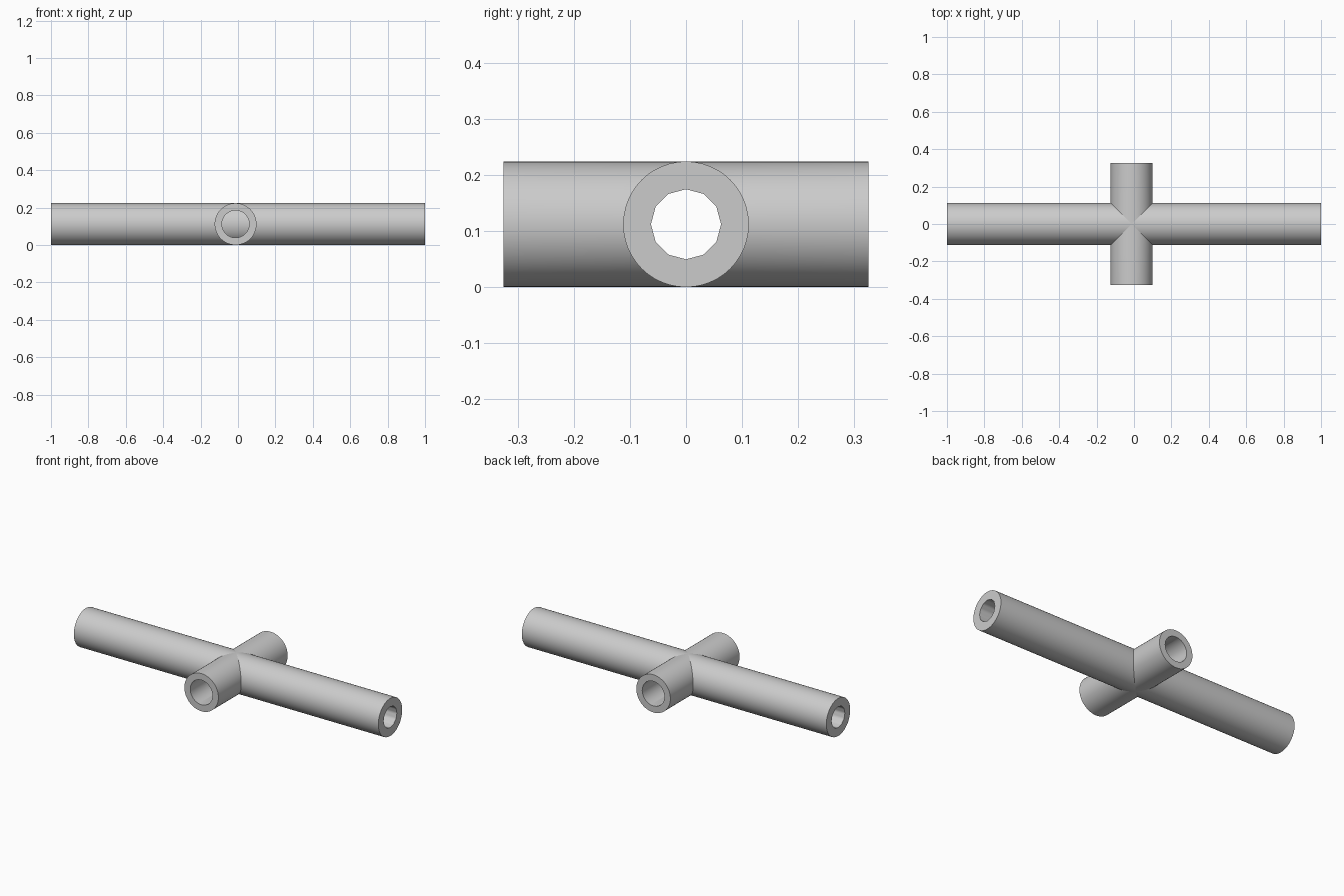
import bpy, bmesh
from math import sin, cos, pi, sqrt, radians
from mathutils import Matrix

cube = bpy.data.objects.get("Cube")
if cube:
    bpy.data.objects.remove(cube, do_unlink=True)

RADIUS = 0.112
MAIN_BORE = 0.0625
BRANCH_BORE = 0.073
BRANCH_X = -0.013
BRANCH_END = 0.325
SEGMENTS = 48

grey = bpy.data.materials.new("pipe grey")
grey.use_nodes = True
grey.diffuse_color = (0.6, 0.6, 0.6, 1)
grey.node_tree.nodes["Principled BSDF"].inputs["Base Color"].default_value = grey.diffuse_color


def facet_radius(radius, angle, sides):
    """Radius of a regular polygon at the given angle."""
    step = 2 * pi / sides
    return radius * cos(step / 2) / cos((angle + 1e-9) % step - step / 2)


def tube(name, bore, sides, start, end, matrix):
    """Thick pipe along local x; start maps a local height to the x of its near end."""
    bm = bmesh.new()
    rings = [[], [], [], []]  # outer near, outer far, inner far, inner near
    for i in range(SEGMENTS):
        a = 2 * pi * i / SEGMENTS
        inner = facet_radius(bore, a, sides)
        for ring, r, far in zip(rings, (RADIUS, RADIUS, inner, inner), (0, 1, 1, 0)):
            z = r * sin(a)
            ring.append(bm.verts.new((end if far else start(z), r * cos(a), z)))
    for k in range(4):
        p, q = rings[k], rings[(k + 1) % 4]
        for i in range(SEGMENTS):
            j = (i + 1) % SEGMENTS
            bm.faces.new((p[i], p[j], q[j], q[i]))
    bmesh.ops.recalc_face_normals(bm, faces=bm.faces)
    mesh = bpy.data.meshes.new(name)
    bm.to_mesh(mesh)
    bm.free()
    mesh.materials.append(grey)
    obj = bpy.data.objects.new(name, mesh)
    bpy.context.collection.objects.link(obj)
    mesh.transform(matrix)
    bpy.ops.object.select_all(action="DESELECT")
    obj.select_set(True)
    bpy.context.view_layer.objects.active = obj
    bpy.ops.object.shade_smooth_by_angle(angle=radians(35))


def saddle(z):
    """Depth at which a branch meets the side of the main pipe."""
    return max(0, sqrt(max(0, RADIUS ** 2 - z ** 2)) - 0.002)


# Long through pipe
tube("main_pipe", MAIN_BORE, 12, lambda z: -1, 1, Matrix.Translation((0, 0, RADIUS)))

# Side branches, mitred onto the main pipe
for name, turn in (("front_branch", -pi / 2), ("back_branch", pi / 2)):
    place = Matrix.Translation((BRANCH_X, 0, RADIUS)) @ Matrix.Rotation(turn, 4, "Z")
    tube(name, BRANCH_BORE, SEGMENTS, saddle, BRANCH_END, place)
